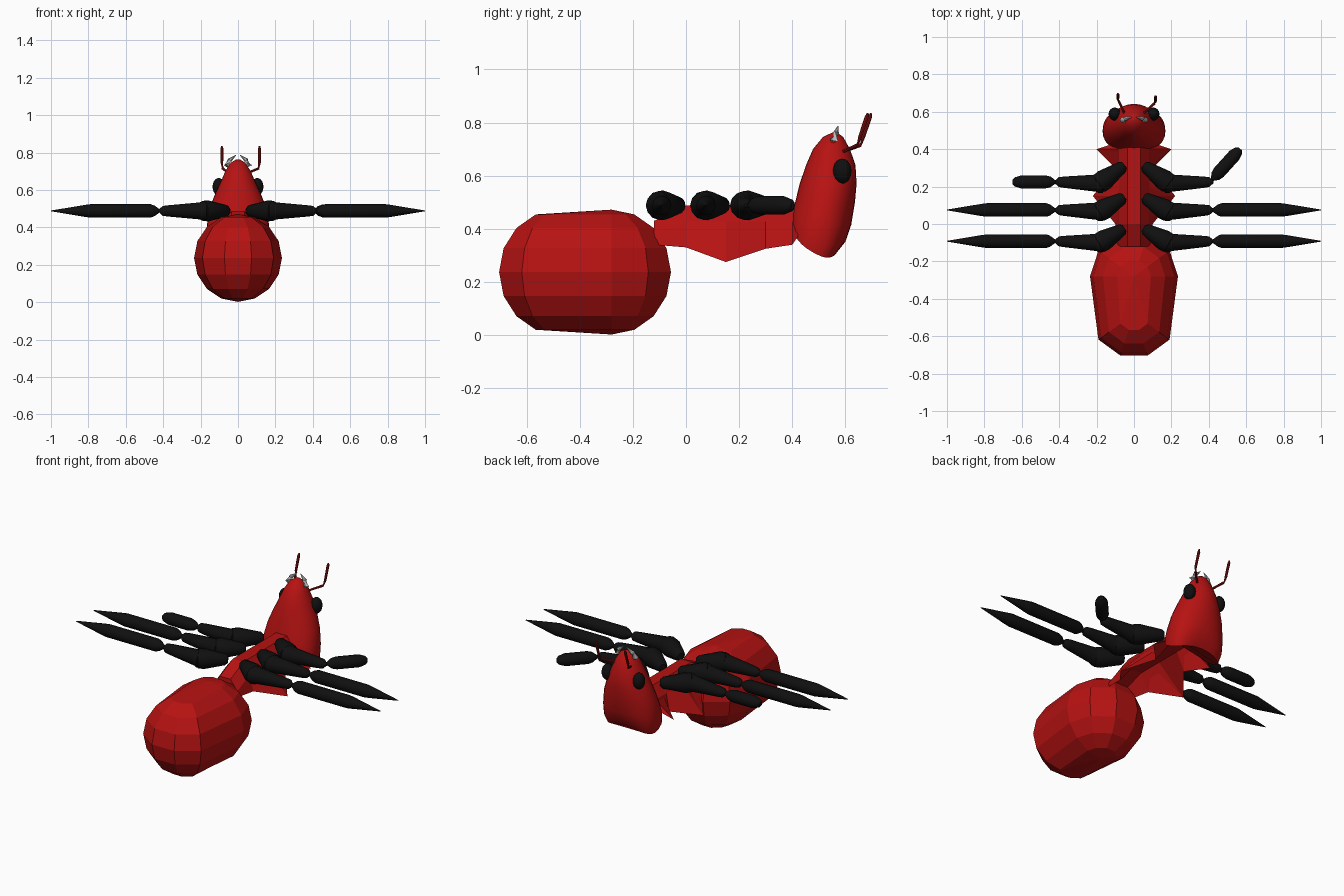
import bpy, bmesh, math
from mathutils import Vector

if "Cube" in bpy.data.objects:
    bpy.data.objects.remove(bpy.data.objects["Cube"])


def material(name, rgb):
    m = bpy.data.materials.new(name)
    m.diffuse_color = (*rgb, 1)
    m.use_nodes = True
    m.node_tree.nodes["Principled BSDF"].inputs["Base Color"].default_value = m.diffuse_color
    return m


RED = material("red shell", (0.47, 0.006, 0.006))
DARK = material("dark red", (0.24, 0.006, 0.006))
BLACK = material("black", (0.005, 0.005, 0.005))
GREY = material("pale grey", (0.5, 0.5, 0.5))


def finish(bm, name, mat, smooth=None):
    bmesh.ops.recalc_face_normals(bm, faces=bm.faces)
    me = bpy.data.meshes.new(name)
    bm.to_mesh(me)
    bm.free()
    me.materials.append(mat)
    ob = bpy.data.objects.new(name, me)
    bpy.context.collection.objects.link(ob)
    if smooth:
        bpy.ops.object.select_all(action='DESELECT')
        ob.select_set(True)
        bpy.context.view_layer.objects.active = ob
        bpy.ops.object.shade_smooth_by_angle(angle=math.radians(smooth))
    return ob


def loft(rings, bm):
    """Skin closed rings of points and cap both ends."""
    loops = [[bm.verts.new(p) for p in r] for r in rings]
    n = len(loops[0])
    for a, b in zip(loops, loops[1:]):
        for i in range(n):
            bm.faces.new((a[i], a[(i + 1) % n], b[(i + 1) % n], b[i]))
    bm.faces.new(loops[0])
    bm.faces.new(loops[-1])


def limb(bm, path, sides=12):
    """Round tube through (point, radius) stations."""
    pts = [Vector(p) for p, r in path]
    rings = []
    for i, (p, r) in enumerate(path):
        d = (pts[min(i + 1, len(pts) - 1)] - pts[max(i - 1, 0)]).normalized()
        ref = Vector((0, 0, 1)) if abs(d.z) < 0.8 else Vector((0, 1, 0))
        u = d.cross(ref).normalized()
        v = d.cross(u)
        rings.append([pts[i] + r * (math.cos(t) * u + math.sin(t) * v)
                      for t in (2 * math.pi * k / sides for k in range(sides))])
    loft(rings, bm)


def straight(bm, a, b, profile):
    """Tube from a to b with (fraction, radius) profile."""
    a, b = Vector(a), Vector(b)
    limb(bm, [(a.lerp(b, t), r) for t, r in profile])


# abdomen: ten-sided sphere with its rear half pulled back
bm = bmesh.new()
rings = []
for j in range(1, 8):
    a = math.pi * j / 8
    ring = []
    for k in range(10):
        t = 2 * math.pi * k / 10
        x, y = 0.235 * math.sin(a) * math.cos(t), 0.235 * math.sin(a) * math.sin(t)
        shift = -0.2 if y < -0.001 else 0
        ring.append(bm.verts.new((x, y - 0.28 + shift, 0.237 + 0.235 * math.cos(a))))
    rings.append(ring)
for a, b in zip(rings, rings[1:]):
    for k in range(10):
        bm.faces.new((a[k], a[(k + 1) % 10], b[(k + 1) % 10], b[k]))
for ring, z in ((rings[0], 0.472), (rings[-1], 0.002)):
    pole = bm.verts.new((0, -0.28, z))
    for k in range(10):
        bm.faces.new((ring[k], ring[(k + 1) % 10], pole))
finish(bm, "abdomen", RED)

# thorax: ridged channel with side spikes (y, top z, spike x, spike z, floor z)
bm = bmesh.new()
sections = [(-0.12, 0.43, 0.09, 0.34, 0.39), (0.0, 0.487, 0.10, 0.33, 0.43),
            (0.15, 0.487, 0.22, 0.275, 0.43), (0.30, 0.487, 0.10, 0.325, 0.43),
            (0.40, 0.487, 0.20, 0.34, 0.43), (0.44, 0.487, 0.08, 0.40, 0.43)]
rings = []
for y, zt, w, zs, zf in sections:
    half = [(0.035, zt), (0.08, zt - 0.06), (w, zs), (0.05, zf)]
    pts = half + [(-x, z) for x, z in reversed(half)]
    rings.append([(x, y, z) for x, z in pts])
loft(rings, bm)
finish(bm, "thorax", RED)

# head: smooth heart shape (z, half width, back y, front y)
bm = bmesh.new()
stations = [(0.762, 0.012, 0.55, 0.57), (0.745, 0.04, 0.515, 0.592), (0.70, 0.068, 0.478, 0.617),
            (0.64, 0.094, 0.452, 0.638), (0.57, 0.126, 0.428, 0.642), (0.50, 0.153, 0.411, 0.636),
            (0.43, 0.165, 0.40, 0.622), (0.37, 0.168, 0.395, 0.60), (0.32, 0.16, 0.395, 0.567)]
rings = []
for i, (z, w, y0, y1) in enumerate(stations):
    low = max(0, (0.5 - z) / 0.18)
    ring = []
    for k in range(28):
        t = 2 * math.pi * k / 28
        c, s = math.cos(t), math.sin(t)
        e = 1 - 0.25 * min(1, low)
        x = w * math.copysign(abs(c) ** e, c)
        y = (y0 + y1) / 2 + (y1 - y0) / 2 * math.copysign(abs(s) ** e, s)
        # the lower rim slopes and is notched in the middle
        dz = low * (-0.55 * (y - 0.48) + 0.05 * (1 - (x / w) ** 2) - 0.01)
        ring.append((x, y, z + dz))
    rings.append(ring)
loft(rings, bm)
finish(bm, "head", RED, 50)

# eyes, mandibles and antennae
for s, side in ((1, "right"), (-1, "left")):
    bm = bmesh.new()
    bmesh.ops.create_uvsphere(bm, u_segments=16, v_segments=10, radius=1)
    bmesh.ops.scale(bm, vec=(0.033, 0.035, 0.047), verts=bm.verts)
    bmesh.ops.translate(bm, vec=(s * 0.103, 0.588, 0.617), verts=bm.verts)
    finish(bm, side + "_eye", BLACK, 60)

    bm = bmesh.new()
    limb(bm, [((s * 0.035, 0.552, 0.72), 0.016), ((s * 0.06, 0.557, 0.735), 0.016),
              ((s * 0.045, 0.564, 0.758), 0.012), ((s * 0.01, 0.572, 0.787), 0.001)], 8)
    finish(bm, side + "_mandible", GREY, 40)

    tip = 0.115 if s > 0 else -0.086
    dy = 0 if s > 0 else 0.012
    bm = bmesh.new()
    limb(bm, [((s * 0.05, 0.59, 0.69), 0.006), ((tip * 0.95, 0.645 + dy, 0.715), 0.007)], 8)
    limb(bm, [((tip * 0.95, 0.645 + dy, 0.712), 0.003), ((tip, 0.655 + dy, 0.745), 0.007),
              ((tip, 0.68 + dy, 0.82), 0.008), ((tip, 0.685 + dy, 0.835), 0.004)], 8)
    finish(bm, side + "_antenna", DARK, 40)

# legs: hip, thigh and shin
COXA = [(0, 0.018), (0.08, 0.032), (0.7, 0.056), (0.88, 0.054), (1, 0.035)]
THIGH = [(0, 0.03), (0.06, 0.052), (0.14, 0.052), (0.18, 0.046), (0.82, 0.03), (0.92, 0.026), (1, 0.006)]
SHIN = [(0, 0.005), (0.06, 0.03), (0.09, 0.036), (0.64, 0.036), (0.69, 0.032), (1, 0.002)]
STUB = [(0, 0.005), (0.13, 0.028), (0.25, 0.035), (0.8, 0.035), (0.95, 0.024), (1, 0.012)]
Z = 0.488
for s, side in ((1, "right"), (-1, "left")):
    for name, y, rise in (("rear", -0.092, 0.07), ("middle", 0.075, 0.07), ("front", 0.225, 0.09)):
        bm = bmesh.new()
        straight(bm, (s * 0.05, y + rise, Z), (s * 0.205, y - 0.022, Z), COXA)
        straight(bm, (s * 0.15, y - 0.008, Z), (s * 0.425, y, Z), THIGH)
        if name != "front":
            straight(bm, (s * 0.415, y, Z), (s * 1.0, y, Z), SHIN)
        elif s > 0:
            straight(bm, (0.415, y + 0.008, Z), (0.568, 0.402, Z), STUB)
        else:
            straight(bm, (-0.415, y, Z), (-0.65, y, Z), STUB)
        finish(bm, f"{name}_{side}_leg", BLACK, 35)
